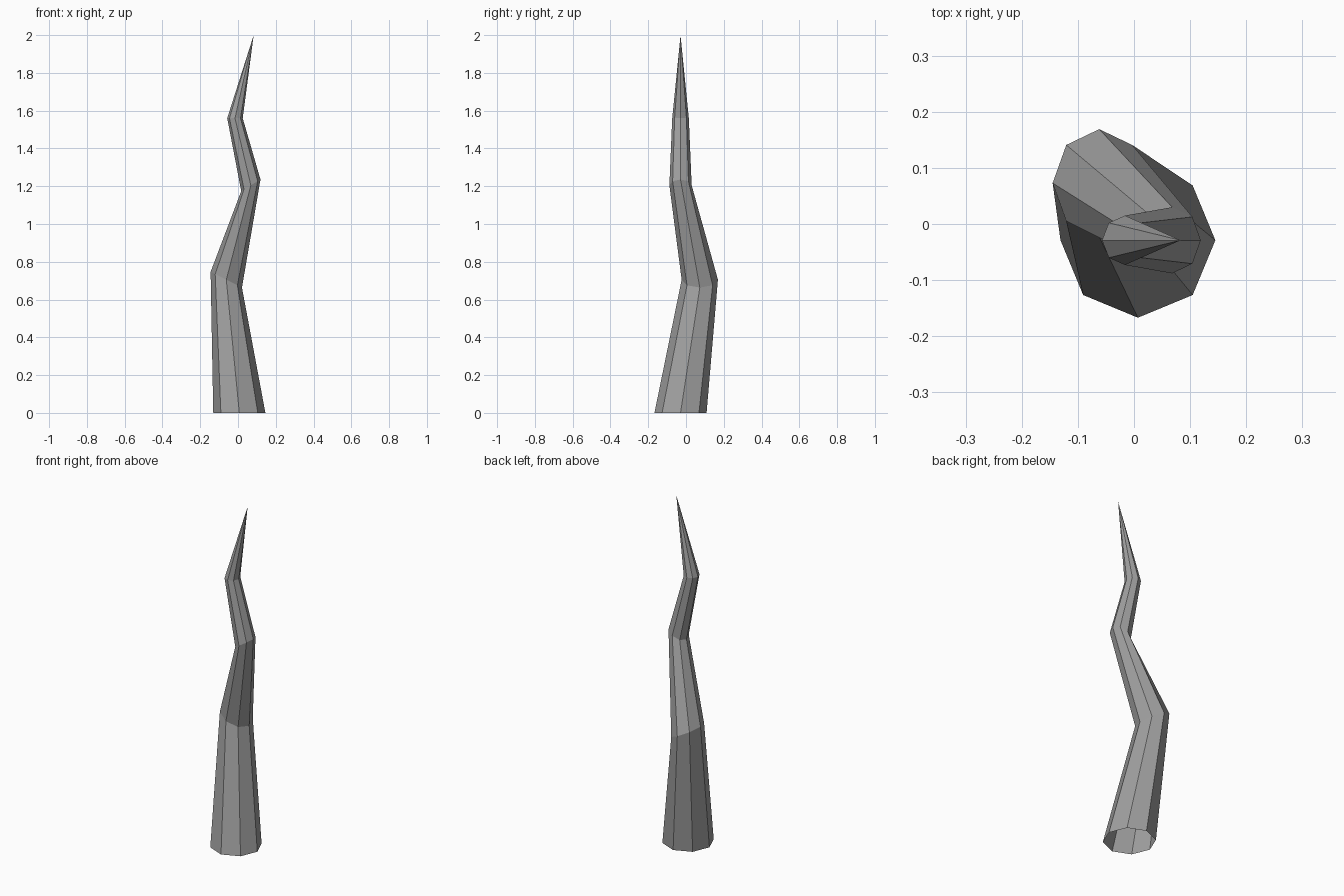
import bpy
import bmesh
from math import cos, sin, tau

cube = bpy.data.objects.get("Cube")
if cube:
    bpy.data.objects.remove(cube, do_unlink=True)

# Plain grey material
grey = bpy.data.materials.new("grey")
grey.use_nodes = True
colour = (0.35, 0.35, 0.35, 1)
grey.diffuse_color = colour
grey.node_tree.nodes["Principled BSDF"].inputs["Base Color"].default_value = colour

SIDES = 8
# Rings up the horn: centre x, y, z, radius in x, radius in y, tilt (z per x)
RINGS = [
    (0.007, -0.029, 0.0, 0.138, 0.138, 0.0),
    (-0.062, 0.073, 0.705, 0.083, 0.096, -0.5),
    (0.068, -0.029, 1.205, 0.051, 0.059, 0.6),
    (-0.016, -0.029, 1.56, 0.041, 0.044, 0.0),
]
TIP = (0.083, -0.029, 2.0)


def add_ring(bm, x, y, z, rx, ry, tilt):
    ring = []
    for i in range(SIDES):
        a = tau * i / SIDES
        dx = rx * cos(a)
        ring.append(bm.verts.new((x + dx, y + ry * sin(a), z + tilt * dx)))
    return ring


# Crooked horn, open at the bottom and pointed at the top
bm = bmesh.new()
rings = [add_ring(bm, *r) for r in RINGS]
tip = bm.verts.new(TIP)
for i in range(SIDES):
    j = (i + 1) % SIDES
    for low, high in zip(rings, rings[1:]):
        bm.faces.new((low[i], low[j], high[j], high[i]))
    bm.faces.new((rings[-1][i], rings[-1][j], tip))

mesh = bpy.data.meshes.new("crooked_horn")
bm.to_mesh(mesh)
bm.free()
mesh.materials.append(grey)
horn = bpy.data.objects.new("crooked_horn", mesh)
bpy.context.collection.objects.link(horn)
